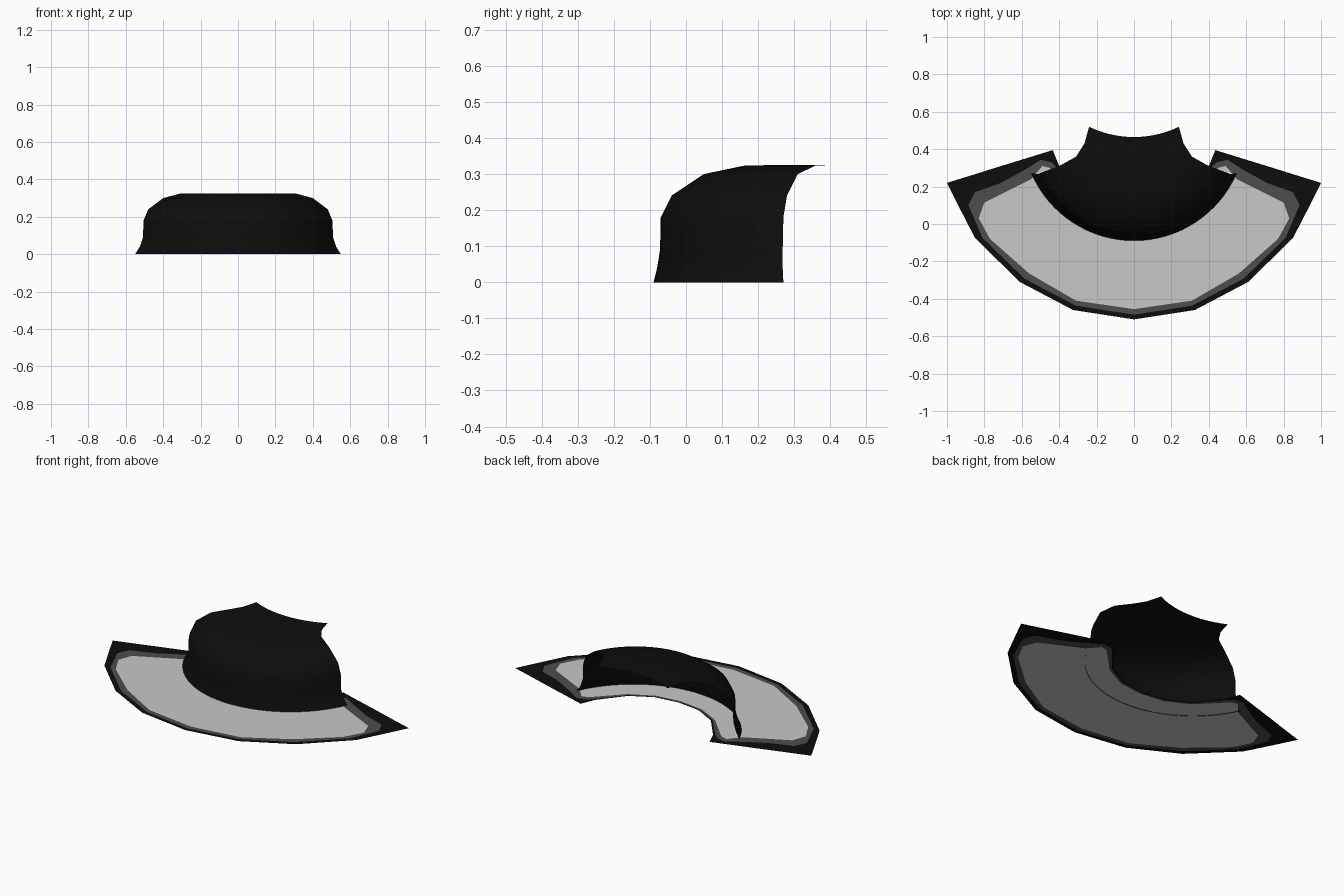
import bpy, bmesh, math

if "Cube" in bpy.data.objects:
    bpy.data.objects.remove(bpy.data.objects["Cube"])


def material(name, r, g, b):
    m = bpy.data.materials.new(name)
    m.diffuse_color = (r, g, b, 1)
    m.use_nodes = True
    m.node_tree.nodes["Principled BSDF"].inputs["Base Color"].default_value = m.diffuse_color
    return m


black = material("black", 0.004, 0.004, 0.004)
dark = material("dark grey", 0.075, 0.075, 0.075)
light = material("light grey", 0.58, 0.58, 0.58)


def finish(bm, name, mats):
    me = bpy.data.meshes.new(name)
    bm.to_mesh(me)
    bm.free()
    ob = bpy.data.objects.new(name, me)
    bpy.context.collection.objects.link(ob)
    for m in mats:
        me.materials.append(m)
    return ob


# Flat base plate: matching half outlines, front centre -> tip -> inner centre
edge = [(0, -.51), (.325, -.46), (.61, -.31), (.85, -.075), (.94, .10), (1, .22),
        (.86, .263), (.72, .307), (.58, .35), (.435, .395), (.40, .31),
        (.28, .16), (.15, .09), (0, .07)]
band = [(0, -.485), (.31, -.437), (.585, -.293), (.81, -.075), (.885, .10), (.85, .17),
        (.71, .22), (.575, .295), (.50, .343), (.44, .33), (.405, .295),
        (.285, .152), (.152, .082), (0, .062)]
field = [(0, -.455), (.31, -.41), (.56, -.265), (.77, -.08), (.83, .03), (.80, .115),
         (.66, .185), (.55, .24), (.49, .31), (.45, .30), (.42, .27),
         (.295, .142), (.156, .07), (0, .05)]
bm = bmesh.new()
for s in (1, -1):
    loops = [[bm.verts.new((s * x, y, .002)) for x, y in pts]
             for pts in (edge, band, field)]
    for k in range(2):  # black border, then dark band
        a, b = loops[k], loops[k + 1]
        for i in range(len(a) - 1):
            bm.faces.new((a[i], a[i + 1], b[i + 1], b[i])).material_index = k
    bm.faces.new(loops[2]).material_index = 2
bmesh.ops.remove_doubles(bm, verts=bm.verts, dist=1e-4)
bm.normal_update()
for f in bm.faces:
    if f.normal.z < 0:
        f.normal_flip()
finish(bm, "base_plate", (black, dark, light))

# Curved hood: arcs through (+-x, end y) and the front y, stacked by height
rings = [(0, .55, .27, -.09), (.04, .525, .268, -.08), (.09, .508, .268, -.072),
         (.18, .505, .27, -.07), (.24, .48, .28, -.04), (.30, .40, .31, .05),
         (.324, .31, .36, .165), (.325, .265, .43, .30), (.325, .24, .52, .465)]
SEG = 32
bm = bmesh.new()
rows = []
for z, hx, ey, fy in rings:
    sag = ey - fy
    r = (hx * hx + sag * sag) / (2 * sag)
    half = math.atan2(hx, r - sag)
    row = []
    for i in range(SEG + 1):
        t = half * (2 * i / SEG - 1)
        row.append(bm.verts.new((r * math.sin(t), fy + r - r * math.cos(t), z)))
    rows.append(row)
for a, b in zip(rows, rows[1:]):
    for i in range(SEG):
        bm.faces.new((a[i], a[i + 1], b[i + 1], b[i])).smooth = True
finish(bm, "curved_hood", (black,))
